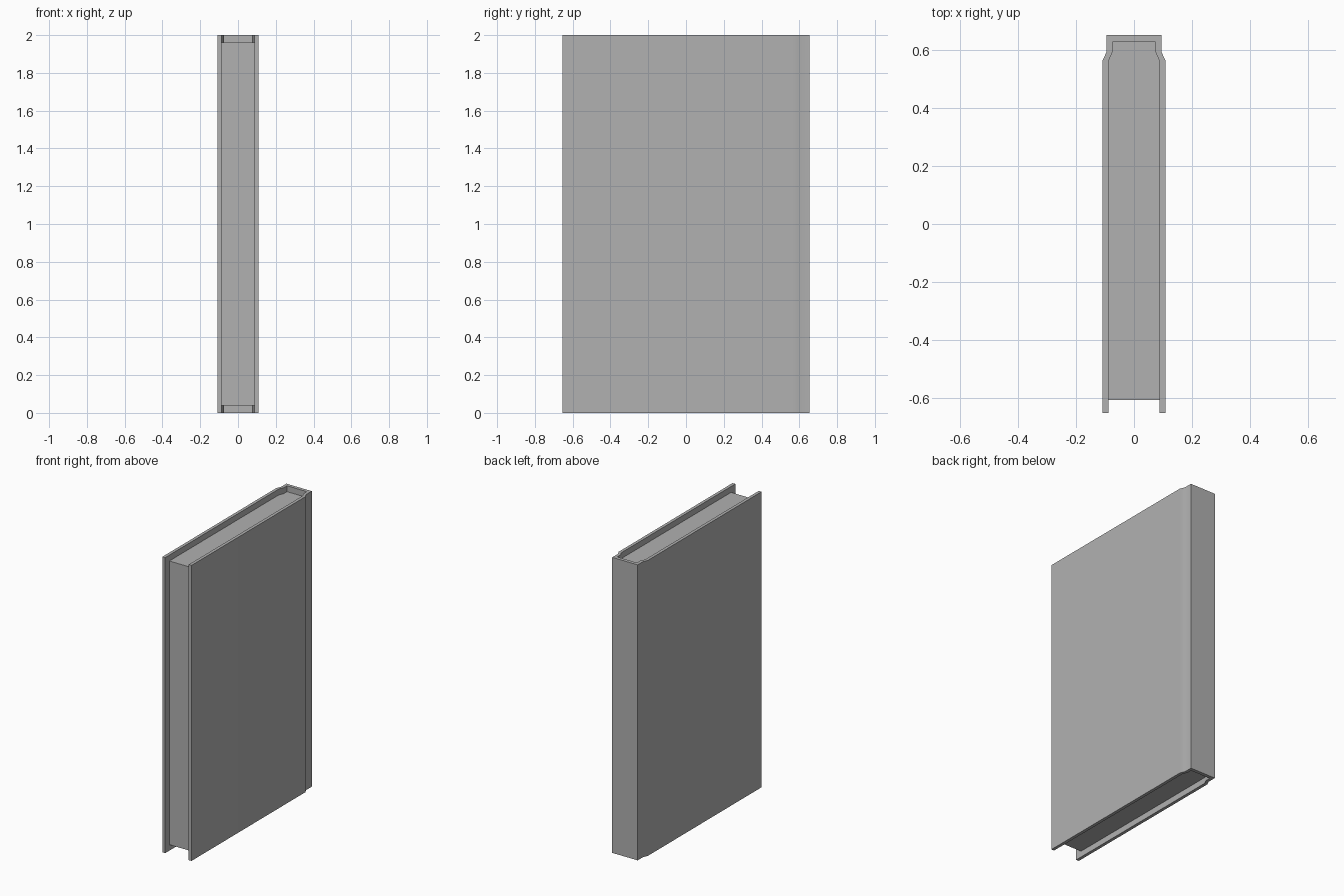
import bpy, bmesh, math

if "Cube" in bpy.data.objects:
    bpy.data.objects.remove(bpy.data.objects["Cube"])

# One darker grey for the whole book
grey = bpy.data.materials.new("dark_grey")
grey.diffuse_color = (0.44, 0.44, 0.44, 1)
grey.use_nodes = True
grey.node_tree.nodes["Principled BSDF"].inputs["Base Color"].default_value = grey.diffuse_color


def prism(name, outline, z0, z1):
    """Extrude a closed xy outline from z0 up to z1, softly shaded at shallow folds."""
    bm = bmesh.new()
    base = bm.faces.new([bm.verts.new((x, y, z0)) for x, y in outline])
    top = bmesh.ops.extrude_face_region(bm, geom=[base])["geom"]
    verts = [v for v in top if isinstance(v, bmesh.types.BMVert)]
    bmesh.ops.translate(bm, verts=verts, vec=(0, 0, z1 - z0))
    bmesh.ops.recalc_face_normals(bm, faces=bm.faces)
    mesh = bpy.data.meshes.new(name)
    bm.to_mesh(mesh)
    bm.free()
    mesh.materials.append(grey)
    obj = bpy.data.objects.new(name, mesh)
    bpy.context.collection.objects.link(obj)
    mesh.shade_smooth()
    mesh.set_sharp_from_angle(angle=math.radians(30))
    weighted = obj.modifiers.new("weighted", 'WEIGHTED_NORMAL')
    weighted.keep_sharp = True
    return obj


def mirrored(half):
    """Complete a right-hand path with its left-hand reflection."""
    return half + [(-x, y) for x, y in reversed(half)]


# Right half of the cover: board, hinge groove, spine
outer = [(0.109, -0.653), (0.109, 0.564), (0.095, 0.595), (0.095, 0.653)]
inner = [(0.088, -0.653), (0.088, 0.564), (0.074, 0.595), (0.074, 0.63)]

# Hard cover, a channel wrapped around the pages
prism("cover", mirrored(outer) + mirrored(inner)[::-1], 0, 2)

# Page block, recessed at the front, top and bottom
prism("pages", mirrored([(0.088, -0.608)] + inner[1:]), 0.04, 1.96)
